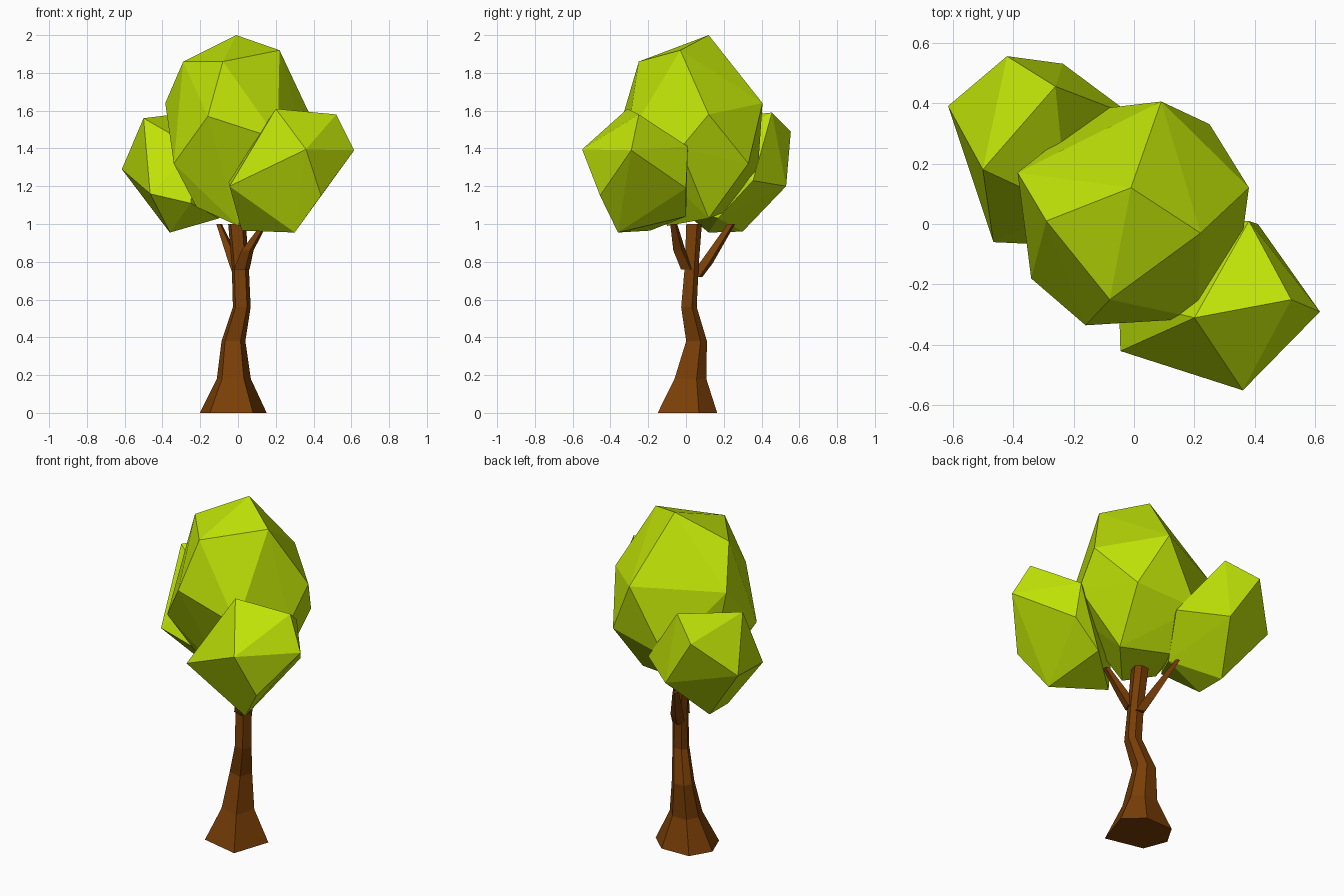
import bpy, bmesh, math


def material(name, rgb):
    m = bpy.data.materials.new(name)
    m.diffuse_color = (*rgb, 1)
    return m


LEAF = material("leaf_green", (0.52, 0.76, 0.002))
BARK = material("bark_brown", (0.19, 0.048, 0.002))

# Cross-sections: uneven hexagon for the trunk, diamond for branches
HEXAGON = [(0.59, -0.9), (1, 0.37), (0.4, 0.93), (-0.6, 0.9), (-1, 0.2), (-0.7, -0.6)]
DIAMOND = [(math.cos(0.4 + i * math.pi / 2), math.sin(0.4 + i * math.pi / 2)) for i in range(4)]


def finish(name, bm, mat):
    bmesh.ops.recalc_face_normals(bm, faces=bm.faces)
    me = bpy.data.meshes.new(name)
    bm.to_mesh(me)
    bm.free()
    me.materials.append(mat)
    bpy.context.collection.objects.link(bpy.data.objects.new(name, me))


def clump(name, pts):
    """Faceted leaf mass: convex hull of its corner points."""
    bm = bmesh.new()
    for p in pts:
        bm.verts.new(p)
    bmesh.ops.convex_hull(bm, input=bm.verts[:])
    loose = [v for v in bm.verts if not v.link_faces]
    bmesh.ops.delete(bm, geom=loose, context='VERTS')
    finish(name, bm, LEAF)


def limb(name, section, rings):
    """Loft of a section through rings given as (x, y, z, x radius, y radius)."""
    bm = bmesh.new()
    loops = [[bm.verts.new((x + rx * u, y + ry * v, z)) for u, v in section]
             for x, y, z, rx, ry in rings]
    n = len(section)
    for a, b in zip(loops, loops[1:]):
        for i in range(n):
            j = (i + 1) % n
            bm.faces.new((a[i], a[j], b[j], b[i]))
    bm.faces.new(loops[0][::-1])
    bm.faces.new(loops[-1])
    finish(name, bm, BARK)


# Trunk, flared at the foot and slightly bent
limb("trunk", HEXAGON, [(-0.025, 0.005, 0.0, 0.177, 0.172),
                        (-0.022, 0.022, 0.18, 0.09, 0.092),
                        (-0.024, 0.055, 0.38, 0.063, 0.06),
                        (0.02, 0.015, 0.56, 0.047, 0.045),
                        (0.012, 0.03, 0.78, 0.045, 0.04),
                        (-0.005, 0.042, 1.0, 0.047, 0.045)])

# Two forked branches tapering to a tip
limb("front_branch", DIAMOND, [(0.02, 0.01, 0.76, 0.045, 0.04),
                               (0.05, -0.035, 0.86, 0.035, 0.035),
                               (0.14, -0.065, 1.0, 0.016, 0.02)])
limb("back_branch", DIAMOND, [(0.01, 0.055, 0.72, 0.035, 0.035),
                              (-0.015, 0.105, 0.79, 0.036, 0.038),
                              (-0.1, 0.24, 1.0, 0.016, 0.022)])

# Large central crown
clump("main_crown", [
    (-0.01, 0.12, 2.0), (0.22, -0.03, 1.92), (-0.08, -0.25, 1.86), (-0.29, 0.01, 1.86),
    (0.09, 0.405, 1.64), (-0.385, 0.17, 1.64), (0.38, 0.12, 1.58), (-0.16, -0.335, 1.57),
    (0.21, -0.312, 1.45), (0.36, -0.03, 1.4), (-0.34, -0.18, 1.32), (0.25, 0.33, 1.32),
    (-0.12, 0.38, 1.27), (-0.33, 0.19, 1.32), (-0.22, -0.08, 1.09), (0.0, -0.1, 0.99),
    (0.2, 0.12, 1.03), (-0.1, 0.2, 1.06)])

# Lower crown at the front right
clump("front_right_crown", [
    (0.2, -0.31, 1.61), (0.52, -0.25, 1.58), (0.615, -0.29, 1.39), (0.36, -0.55, 1.395),
    (0.38, 0.01, 1.41), (0.41, 0.0, 1.19), (0.44, -0.455, 1.15), (0.3, -0.36, 0.955),
    (-0.045, -0.42, 1.2), (0.02, -0.19, 0.965), (0.25, 0.0, 1.04), (-0.05, -0.25, 1.22)])

# Lower crown at the back left
clump("back_left_crown", [
    (-0.5, 0.18, 1.56), (-0.26, 0.455, 1.59), (-0.42, 0.555, 1.49), (-0.235, 0.53, 1.2),
    (-0.615, 0.39, 1.29), (-0.465, -0.06, 1.16), (-0.365, 0.3, 0.96), (-0.36, 0.12, 0.955),
    (-0.25, -0.07, 1.11), (0.0, 0.355, 1.23), (-0.1, 0.17, 1.03), (-0.22, 0.05, 1.4)])
